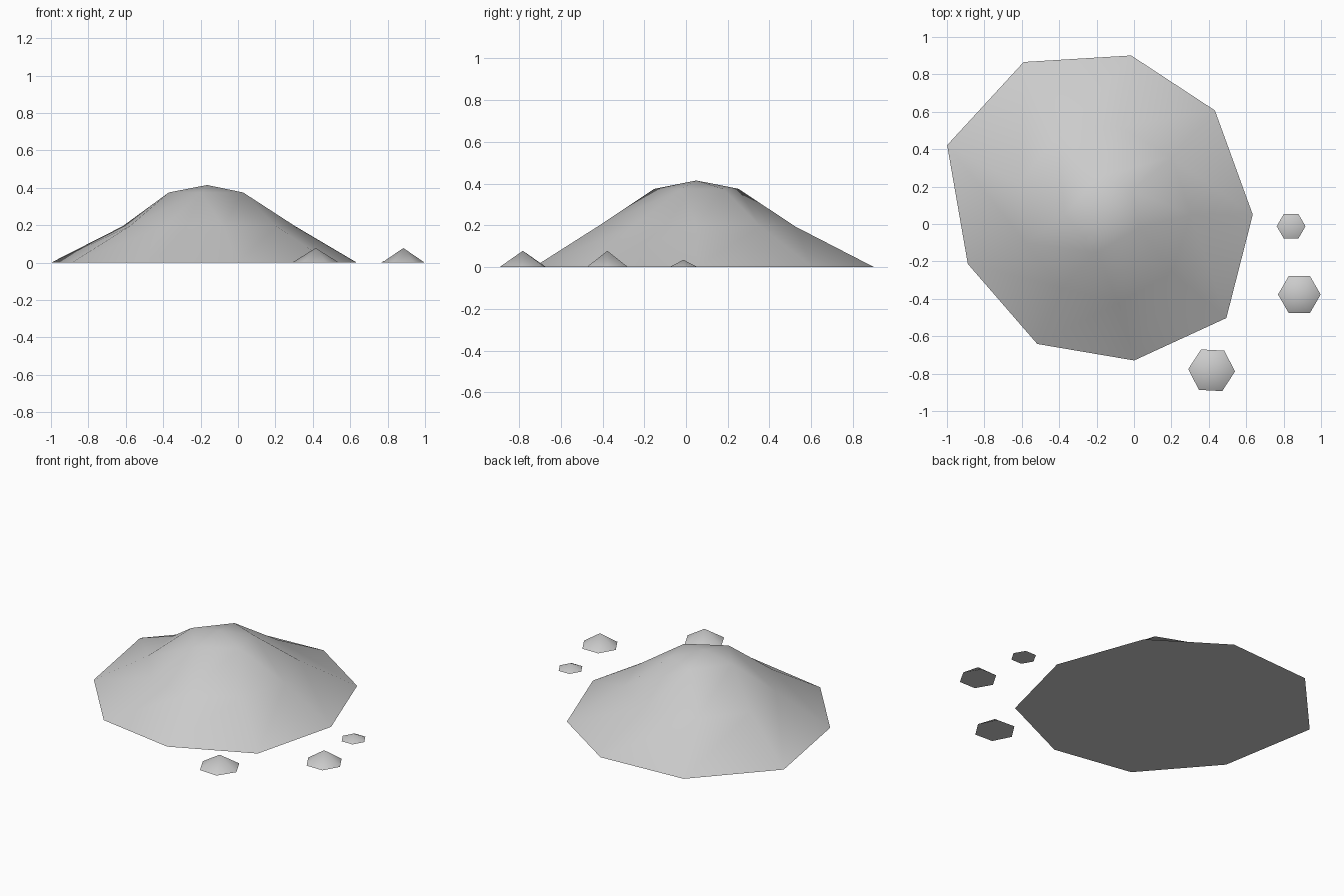
import bpy, bmesh
from math import radians, cos, sin
from mathutils import Vector

cube = bpy.data.objects.get("Cube")
if cube:
    bpy.data.objects.remove(cube, do_unlink=True)

grey = bpy.data.materials.new("light_grey_earth")
grey.use_nodes = True
colour = (0.6, 0.6, 0.6, 1)
grey.diffuse_color = colour
grey.node_tree.nodes["Principled BSDF"].inputs["Base Color"].default_value = colour

PEAK = Vector((-0.165, 0.05, 0))


def finish(bm, name):
    """Turn a bmesh into a smooth object with a sharp base rim."""
    bmesh.ops.recalc_face_normals(bm, faces=bm.faces)
    mesh = bpy.data.meshes.new(name)
    bm.to_mesh(mesh)
    bm.free()
    mesh.materials.append(grey)
    obj = bpy.data.objects.new(name, mesh)
    bpy.context.collection.objects.link(obj)
    bpy.ops.object.select_all(action='DESELECT')
    obj.select_set(True)
    bpy.context.view_layer.objects.active = obj
    bpy.ops.object.shade_smooth_by_angle(angle=radians(60))
    return obj


def ring(bm, centre, polar, z):
    """Vertices from (angle, radius) pairs around a centre."""
    return [bm.verts.new((centre.x + r * cos(radians(a)),
                          centre.y + r * sin(radians(a)), z)) for a, r in polar]


# Mound: uneven nine-sided foot, rounder shoulder, five-sided crown, peak
bm = bmesh.new()
foot = ring(bm, PEAK, [(0, .80), (43, .817), (80, .864), (117.5, .92), (156, .913),
                       (200, .77), (243, .776), (282, .797), (320, .86)], 0)
shoulder = ring(bm, PEAK, [(40 * k, r) for k, r in enumerate(
    (.47, .477, .48, .49, .48, .44, .45, .48, .48))], 0.195)
crown = ring(bm, PEAK, [(40, .2), (100, .205), (180, .205), (260, .205), (340, .205)], 0.375)
peak = bm.verts.new((PEAK.x, PEAK.y, 0.415))
# Each crown corner gathers two shoulder corners, except the first
gather = [4, 0, 1, 1, 2, 2, 3, 3, 4]
for k in range(9):
    n = (k + 1) % 9
    bm.faces.new((foot[k], foot[n], shoulder[n], shoulder[k]))
    a, b = crown[gather[k]], crown[gather[n]]
    if a is b:
        bm.faces.new((shoulder[k], shoulder[n], a))
    else:
        bm.faces.new((shoulder[k], shoulder[n], b, a))
for k in range(5):
    bm.faces.new((crown[k], crown[(k + 1) % 5], peak))
bm.faces.new(foot[::-1])
finish(bm, "mound")

# Clods: small six-sided heaps beside the mound
clods = [("small_clod", .84, -.012, .077, .035, 0),
         ("side_clod", .884, -.377, .114, .078, 0),
         ("front_clod", .415, -.782, .125, .078, -3)]
for name, x, y, r, h, turn in clods:
    bm = bmesh.new()
    rim = ring(bm, Vector((x, y, 0)), [(60 * k + turn, r) for k in range(6)], 0)
    tip = bm.verts.new((x, y, h))
    for k in range(6):
        bm.faces.new((rim[k], rim[(k + 1) % 6], tip))
    bm.faces.new(rim[::-1])
    finish(bm, name)
